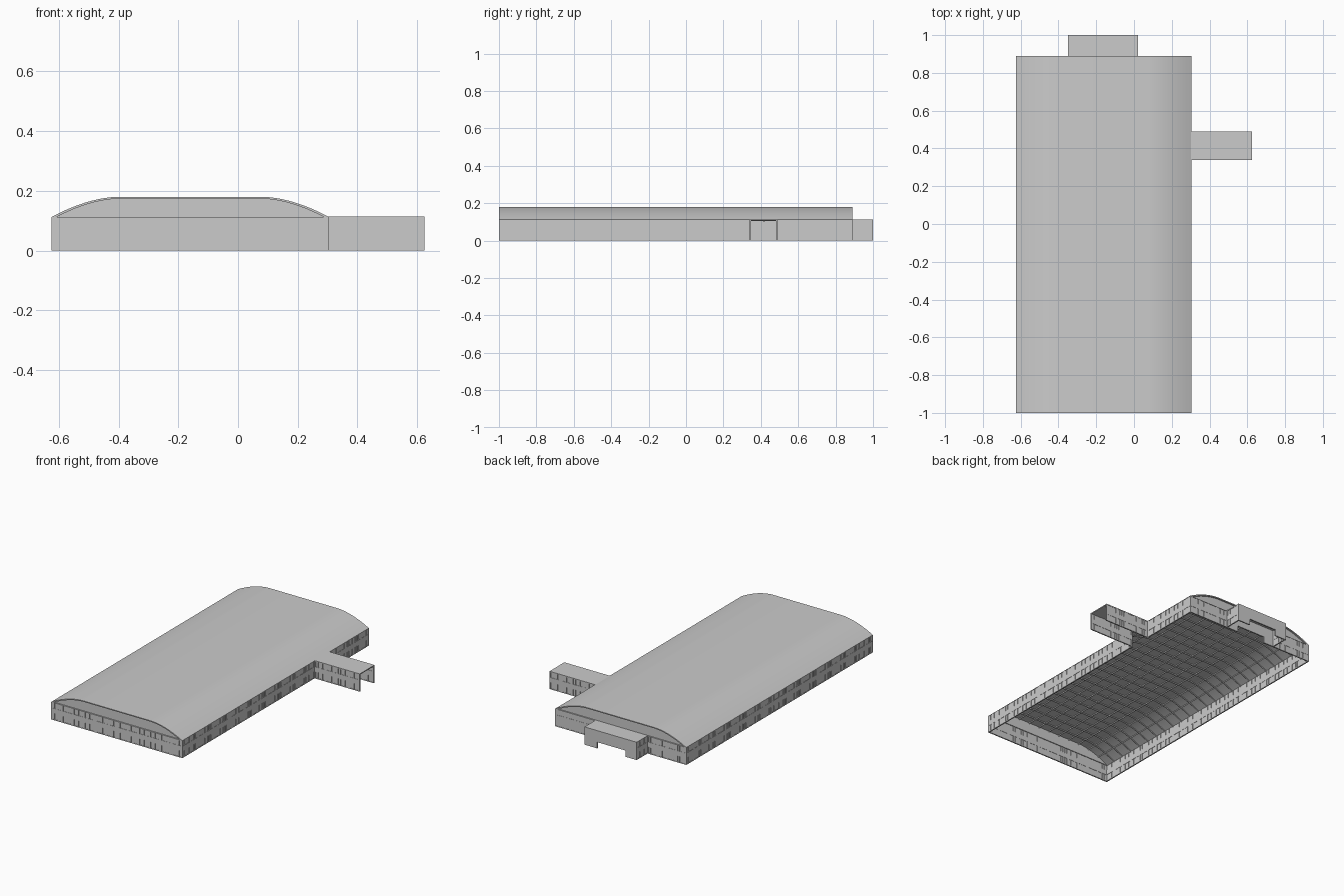
import bpy, bmesh
from mathutils import Vector

if "Cube" in bpy.data.objects:
    bpy.data.objects.remove(bpy.data.objects["Cube"])

X0, X1, Y0, Y1 = -0.625, 0.305, -1.0, 0.89   # main hall footprint
H = 0.112                                    # wall height
BAY = 0.0775                                 # window bay width


def finish(name, bm):
    bmesh.ops.recalc_face_normals(bm, faces=bm.faces)
    me = bpy.data.meshes.new(name)
    bm.to_mesh(me)
    bm.free()
    ob = bpy.data.objects.new(name, me)
    bpy.context.collection.objects.link(ob)
    return ob


def box(bm, lo, hi, to_world=lambda p: p):
    r = bmesh.ops.create_cube(bm, size=1)
    for v in r["verts"]:
        p = [lo[i] + (v.co[i] + 0.5) * (hi[i] - lo[i]) for i in range(3)]
        v.co = to_world(Vector(p))


def prism(bm, pts, y0, y1):
    """Extrude an xz outline along y."""
    a = [bm.verts.new((x, y0, z)) for x, z in pts]
    f = bm.faces.new(a)
    r = bmesh.ops.extrude_face_region(bm, geom=[f])
    for v in r["geom"]:
        if isinstance(v, bmesh.types.BMVert):
            v.co.y = y1


def window_wall(name, a, b):
    """Two-storey glazed wall from a to b, outside on the right of a->b."""
    a, b = Vector((*a, 0)), Vector((*b, 0))
    length = (b - a).length
    d = (b - a).normalized()
    inward = Vector((-d.y, d.x, 0))

    def place(p):
        return a + d * p.x + inward * p.y + Vector((0, 0, p.z))

    bm = bmesh.new()
    T = 0.008
    # glass sheet, then horizontal bands
    box(bm, (0, 0.002, 0), (length, 0.006, H), place)
    for z0, z1 in ((0, 0.005), (0.043, 0.075), (0.109, H)):
        box(bm, (0, 0, z0), (length, T, z1), place)
    # piers and mullions in every bay
    n = max(1, round(length / BAY))
    w = length / n
    for z0, z1, panes in ((0.005, 0.043, 4), (0.075, 0.109, 4)):
        for i in range(n + 1):
            c = i * w
            box(bm, (max(0, c - 0.008), 0, z0), (min(length, c + 0.008), T, z1), place)
        for i in range(n):
            for k in range(1, panes):
                c = i * w + 0.008 + (w - 0.016) * k / panes
                box(bm, (c - 0.001, 0.0005, z0), (c + 0.001, 0.0075, z1), place)
    return finish(name, bm)


def notched_wall(name, y0, y1):
    """Plain entrance wall with a low wide opening."""
    bm = bmesh.new()
    prism(bm, [(-0.35, 0), (-0.27, 0), (-0.27, 0.04), (-0.07, 0.04),
               (-0.07, 0), (0.02, 0), (0.02, H - 0.002), (-0.35, H - 0.002)], y0, y1)
    return finish(name, bm)


# Hall walls, leaving gaps for the wing and porch
window_wall("front_wall", (X0, Y0), (X1, Y0))
window_wall("left_wall", (X0, Y1), (X0, Y0))
window_wall("right_wall_front", (X1, Y0), (X1, 0.34))
window_wall("right_wall_back", (X1, 0.49), (X1, Y1))
window_wall("back_wall_right", (X1, Y1), (0.02, Y1))
window_wall("back_wall_left", (-0.35, Y1), (X0, Y1))
notched_wall("back_wall_entrance", Y1 - 0.008, Y1)


# Curved roof profile: flat crown with falling shoulders
def roof_z(x):
    t = max(0, (abs(x + 0.16) - 0.24) / 0.225)
    return 0.18 - 0.068 * t ** 1.8


N = 10
xs = [X0 + 0.225 * i / N for i in range(N + 1)] + [0.08 + 0.225 * i / N for i in range(N + 1)]
TH = 0.006
outer = [(x, roof_z(x)) for x in xs]
inner = [(-0.16 + (x + 0.16) * 0.988, z - TH) for x, z in outer]
bm = bmesh.new()
prism(bm, outer + inner[::-1], Y0, Y1)
roof = finish("roof", bm)

# Gable infills set slightly behind the roof edge
for name, y in (("front_gable", Y0 + 0.010), ("back_gable", Y1 - 0.014)):
    bm = bmesh.new()
    prism(bm, [(x, z + 0.001) for x, z in inner], y, y + 0.004)
    finish(name, bm)

# Roof structure: cross ribs and long purlins on the underside
bm = bmesh.new()
low = [(x, z - 0.007) for x, z in inner]
for i in range(1, 24):
    y = Y0 + (Y1 - Y0) * i / 24
    prism(bm, inner + low[::-1], y - 0.002, y + 0.002)
for i in range(1, 12):
    x = X0 + (X1 - X0) * i / 12
    z = roof_z(x) - TH
    box(bm, (x - 0.002, Y0 + 0.014, z - 0.007), (x + 0.002, Y1 - 0.014, z + 0.001))
finish("roof_ribs", bm)

# Side wing: two glazed walls, thin flat roof, open end
window_wall("wing_front_wall", (X1, 0.34), (0.625, 0.34))
window_wall("wing_back_wall", (0.625, 0.49), (X1, 0.49))
bm = bmesh.new()
box(bm, (X1 - 0.004, 0.34, H - 0.004), (0.625, 0.49, H + 0.002))
finish("wing_roof", bm)

# Rear porch: notched face, glazed sides, flat roof
notched_wall("porch_face", 0.992, 1.0)
window_wall("porch_right_side", (0.02, Y1), (0.02, 0.995))
window_wall("porch_left_side", (-0.35, 0.995), (-0.35, Y1))
bm = bmesh.new()
box(bm, (-0.35, Y1 - 0.004, H - 0.004), (0.02, 1.0, H + 0.002))
finish("porch_roof", bm)

# Smooth the roof curve, keep its edges crisp
bpy.ops.object.select_all(action="DESELECT")
roof.select_set(True)
bpy.context.view_layer.objects.active = roof
bpy.ops.object.shade_smooth_by_angle()
